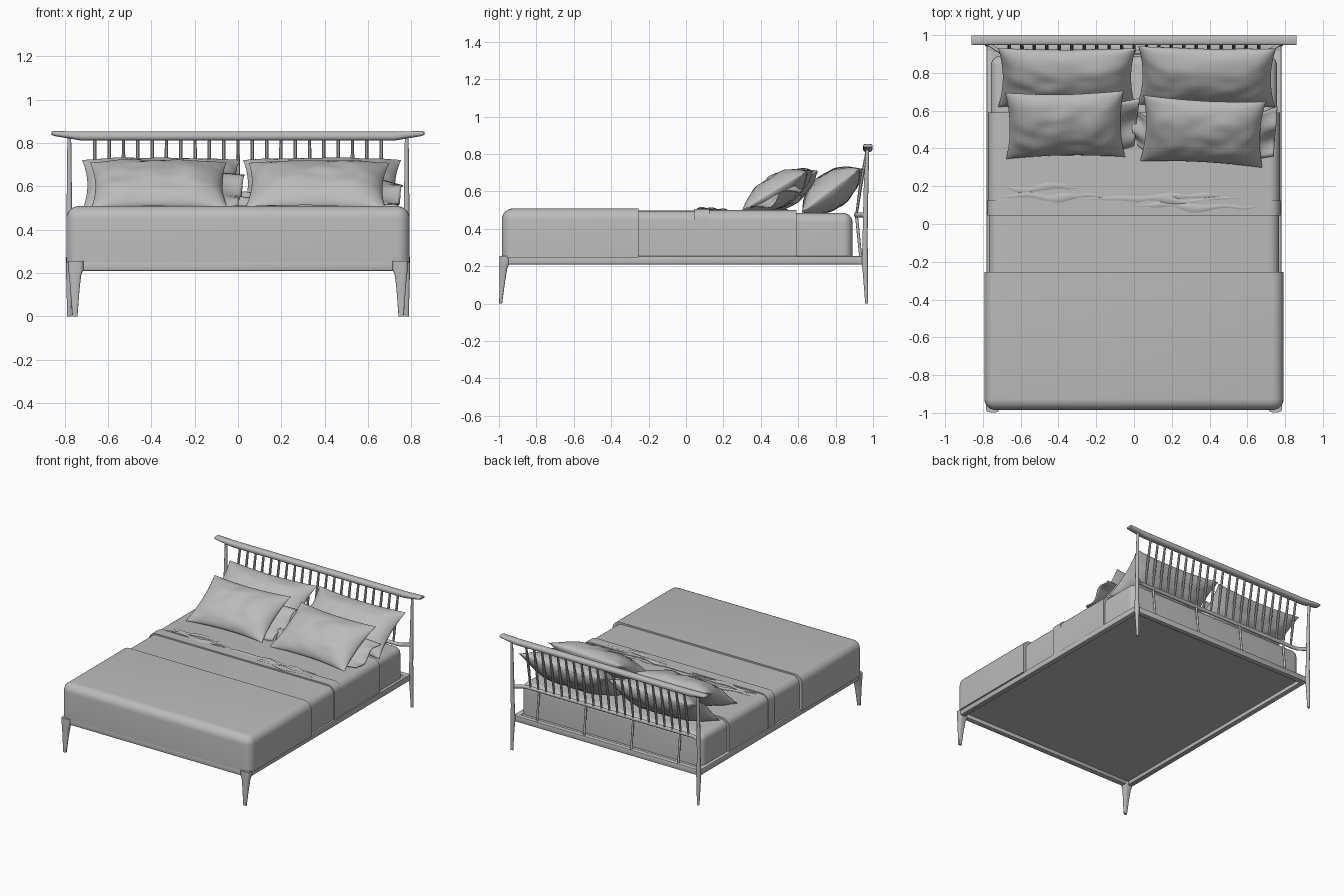
import bpy, bmesh, math
from mathutils import Vector, Matrix, noise

if "Cube" in bpy.data.objects:
    bpy.data.objects.remove(bpy.data.objects["Cube"], do_unlink=True)

# One plain grey for everything
grey = bpy.data.materials.new("plain_grey")
grey.use_nodes = True
grey.diffuse_color = (0.5, 0.5, 0.5, 1)
grey.node_tree.nodes["Principled BSDF"].inputs["Base Color"].default_value = (0.5, 0.5, 0.5, 1)


def finish(name, bm, angle=40):
    bmesh.ops.recalc_face_normals(bm, faces=bm.faces[:])
    mesh = bpy.data.meshes.new(name)
    bm.to_mesh(mesh)
    bm.free()
    mesh.materials.append(grey)
    ob = bpy.data.objects.new(name, mesh)
    bpy.context.collection.objects.link(ob)
    bpy.ops.object.select_all(action="DESELECT")
    ob.select_set(True)
    bpy.context.view_layer.objects.active = ob
    bpy.ops.object.shade_smooth_by_angle(angle=math.radians(angle))
    return ob


def box(name, lo, hi, bevel=0.0, rule=None, segments=6):
    """Box between two corners; the edges that pass the rule are rounded."""
    bm = bmesh.new()
    bmesh.ops.create_cube(bm, size=1)
    lo, hi = Vector(lo), Vector(hi)
    for v in bm.verts:
        v.co = (lo + hi) / 2 + v.co * (hi - lo)
    if bevel:
        mid = (lo + hi) / 2
        edges = [e for e in bm.edges
                 if rule is None or rule((e.verts[0].co + e.verts[1].co) / 2 - mid)]
        bmesh.ops.bevel(bm, geom=edges, offset=bevel, segments=segments,
                        profile=0.5, affect="EDGES")
    return finish(name, bm)


def loft(name, axis, rings, n=10, power=1.0):
    """Skin rings (centre, half size a, half size b) set across an axis."""
    bm = bmesh.new()
    rows = []
    for centre, a, b in rings:
        row = []
        for i in range(n):
            t = math.tau * (i + 0.5) / n
            c, s = math.cos(t), math.sin(t)
            c = math.copysign(abs(c) ** power, c) * a
            s = math.copysign(abs(s) ** power, s) * b
            off = (c, s, 0) if axis == "z" else (0, c, s)
            row.append(bm.verts.new(Vector(centre) + Vector(off)))
        rows.append(row)
    for r, q in zip(rows, rows[1:]):
        for i in range(n):
            j = (i + 1) % n
            bm.faces.new((r[i], r[j], q[j], q[i]))
    bm.faces.new(rows[0])
    bm.faces.new(rows[-1])
    return finish(name, bm)


def pillow(name, centre, half_w, half_h, thick, tilt, yaw, seed):
    """Two grids puffed apart and welded along the seam, corners pulled out."""
    bm = bmesh.new()
    for side in (1, -1):
        made = bmesh.ops.create_grid(bm, x_segments=36, y_segments=28, size=1)
        for v in made["verts"]:
            u, w = v.co.x, v.co.y
            u, w = math.sin(u * math.pi / 2), math.sin(w * math.pi / 2)
            puff = max(0, 1 - u ** 4) ** 0.7 * max(0, 1 - w * w) ** 0.6
            crease = noise.noise(Vector((u * 3, w * 3, seed))) * 0.012 * puff
            v.co = (half_w * u * (1 - 0.07 * (1 - w * w)),
                    half_h * w * (1 - 0.10 * (1 - u * u)),
                    side * (thick * puff) + crease)
    bmesh.ops.remove_doubles(bm, verts=bm.verts[:], dist=0.0005)
    place = (Matrix.Translation(centre) @ Matrix.Rotation(math.radians(yaw), 4, "Z")
             @ Matrix.Rotation(math.radians(tilt), 4, "X"))
    bm.transform(place)
    return finish(name, bm, 80)


def flap(name, corner, along, out, seed):
    """Loose open end of a pillowcase: a rippled strip."""
    bm = bmesh.new()
    made = bmesh.ops.create_grid(bm, x_segments=8, y_segments=14, size=0.5)
    corner, along, out = Vector(corner), Vector(along), Vector(out)
    for v in made["verts"]:
        s, t = v.co.x + 0.5, v.co.y + 0.5
        ripple = math.sin(t * 9 + seed) * 0.02 * s
        v.co = corner + along * t + out * s + Vector((0, -0.6, 1)) * ripple
    ob = finish(name, bm, 80)
    thick = ob.modifiers.new("cloth", "SOLIDIFY")
    thick.thickness = 0.006
    return ob


def wrinkle(name, x0, x1, y, z, height, seed):
    """Low wandering ridge of cloth running across the bed."""
    rings = []
    for i in range(25):
        t = i / 24
        x = x0 + (x1 - x0) * t
        wander = noise.noise(Vector((x * 6, seed, 0))) * 0.03
        fat = 0.15 + math.sin(math.pi * t) * (0.8 + noise.noise(Vector((x * 9, 0, seed))))
        rings.append(((x, y + wander, z), 0.022 * max(fat, 0.15), height * max(fat, 0.15)))
    return loft(name, "x", rings, 8)


# Bed frame rails
box("front_rail", (-0.77, -0.985, 0.21), (0.77, -0.945, 0.255), 0.006, segments=2)
box("back_rail", (-0.78, 0.91, 0.21), (0.78, 0.95, 0.255), 0.006, segments=2)
box("base_panel", (-0.75, -0.96, 0.238), (0.75, 0.92, 0.25))

for side, word in ((1, "left"), (-1, "right")):
    box(word + "_side_rail", sorted((side * 0.74, side * 0.78))[:1] + [-0.98, 0.21],
        sorted((side * 0.74, side * 0.78))[1:] + [0.95, 0.255], 0.006, segments=2)
    # Tapered front leg, flaring into the rail
    loft(word + "_front_leg", "z",
         [((side * 0.752, -0.991, 0), 0.012, 0.008),
          ((side * 0.752, -0.982, 0.12), 0.021, 0.015),
          ((side * 0.751, -0.976, 0.19), 0.028, 0.021),
          ((side * 0.748, -0.970, 0.215), 0.036, 0.027),
          ((side * 0.748, -0.970, 0.255), 0.036, 0.027)], 16, 0.5)
    # Headboard post running down into the back leg
    loft(word + "_back_post", "z",
         [((side * 0.778, 0.966, 0), 0.010, 0.008),
          ((side * 0.778, 0.960, 0.15), 0.014, 0.014),
          ((side * 0.776, 0.957, 0.23), 0.018, 0.018),
          ((side * 0.777, 0.957, 0.32), 0.014, 0.014),
          ((side * 0.778, 0.962, 0.60), 0.012, 0.013),
          ((side * 0.778, 0.970, 0.83), 0.009, 0.010)], 12)

# Headboard top rail with upswept ends
ends = [(-0.86, 0.845, 0.008), (-0.845, 0.843, 0.012), (-0.72, 0.831, 0.021)]
ends += [(-x, z, h) for x, z, h in reversed(ends)]
loft("headboard_top_rail", "x", [((x, 0.972, z), 0.026, h) for x, z, h in ends], 16, 0.75)

# Headboard lower rail, bent back to the posts
bend = [(-0.778, 0.957), (-0.715, 0.915), (-0.68, 0.91)]
bend += [(-x, y) for x, y in reversed(bend)]
loft("headboard_lower_rail", "x", [((x, y, 0.475), 0.012, 0.014) for x, y in bend], 12)

# Spindles lean forward towards the lower rail
for i in range(21):
    x = -0.66 + 0.066 * i
    loft("spindle_%02d" % (i + 1), "z",
         [((x, 0.911, 0.47), 0.007, 0.007), ((x, 0.932, 0.62), 0.010, 0.010),
          ((x, 0.967, 0.82), 0.008, 0.008)], 8)

# Supports between the lower rail and the frame
for i, x in enumerate((-0.59, -0.197, 0.197, 0.59)):
    loft("support_%d" % (i + 1), "z",
         [((x, 0.935, 0.24), 0.008, 0.008), ((x, 0.911, 0.475), 0.008, 0.008)], 10)

# Mattress and the bed linen over it
box("mattress", (-0.757, -0.96, 0.25), (0.757, 0.89, 0.485), 0.05,
    lambda m: m.z > 0.05 or (abs(m.z) < 0.01))
over_sides = lambda m: m.z > 0.05 and abs(m.x) > 0.3
box("flat_sheet", (-0.772, 0.05, 0.256), (0.772, 0.59, 0.500), 0.055, over_sides)
box("duvet", (-0.768, -0.35, 0.256), (0.768, 0.12, 0.497), 0.055, over_sides)
box("folded_edge", (-0.775, 0.045, 0.256), (0.775, 0.125, 0.507), 0.055, over_sides)
box("foot_blanket", (-0.792, -0.985, 0.247), (0.792, -0.255, 0.509), 0.06,
    lambda m: (m.z > 0.05 and (abs(m.x) > 0.3 or m.y < -0.1))
    or (abs(m.z) < 0.01 and m.y < -0.1))

# Rumpled ridges around the turned-down sheet
for i, (x0, x1, y, z) in enumerate((
        (-0.70, -0.15, 0.145, 0.502), (-0.25, 0.55, 0.13, 0.504),
        (0.0, 0.70, 0.085, 0.506), (-0.68, -0.30, 0.19, 0.500),
        (-0.10, 0.22, 0.53, 0.502), (0.15, 0.45, 0.16, 0.500))):
    wrinkle("sheet_wrinkle_%d" % (i + 1), x0, x1, y, z, 0.009, i * 3.7)

# Two pillows resting on the headboard and two in front of them
pillow("back_right_pillow", (-0.355, 0.775, 0.605), 0.365, 0.195, 0.095, 37, 0, 1)
pillow("back_left_pillow", (0.385, 0.78, 0.605), 0.365, 0.195, 0.095, 37, -1, 5)
pillow("front_right_pillow", (-0.365, 0.525, 0.605), 0.315, 0.205, 0.085, 31, 1, 9)
pillow("front_left_pillow", (0.365, 0.49, 0.603), 0.325, 0.205, 0.085, 31, -3, 13)

# Open pillowcase ends
flap("right_case_flap", (-0.12, 0.38, 0.515), (0.03, 0.26, 0.15), (0.12, 0.03, -0.02), 0)
flap("left_case_flap", (0.63, 0.34, 0.515), (0.02, 0.24, 0.12), (0.11, 0.03, -0.01), 2)
flap("inner_case_flap", (0.09, 0.36, 0.512), (-0.02, 0.20, 0.06), (-0.09, 0.06, 0.0), 4)
